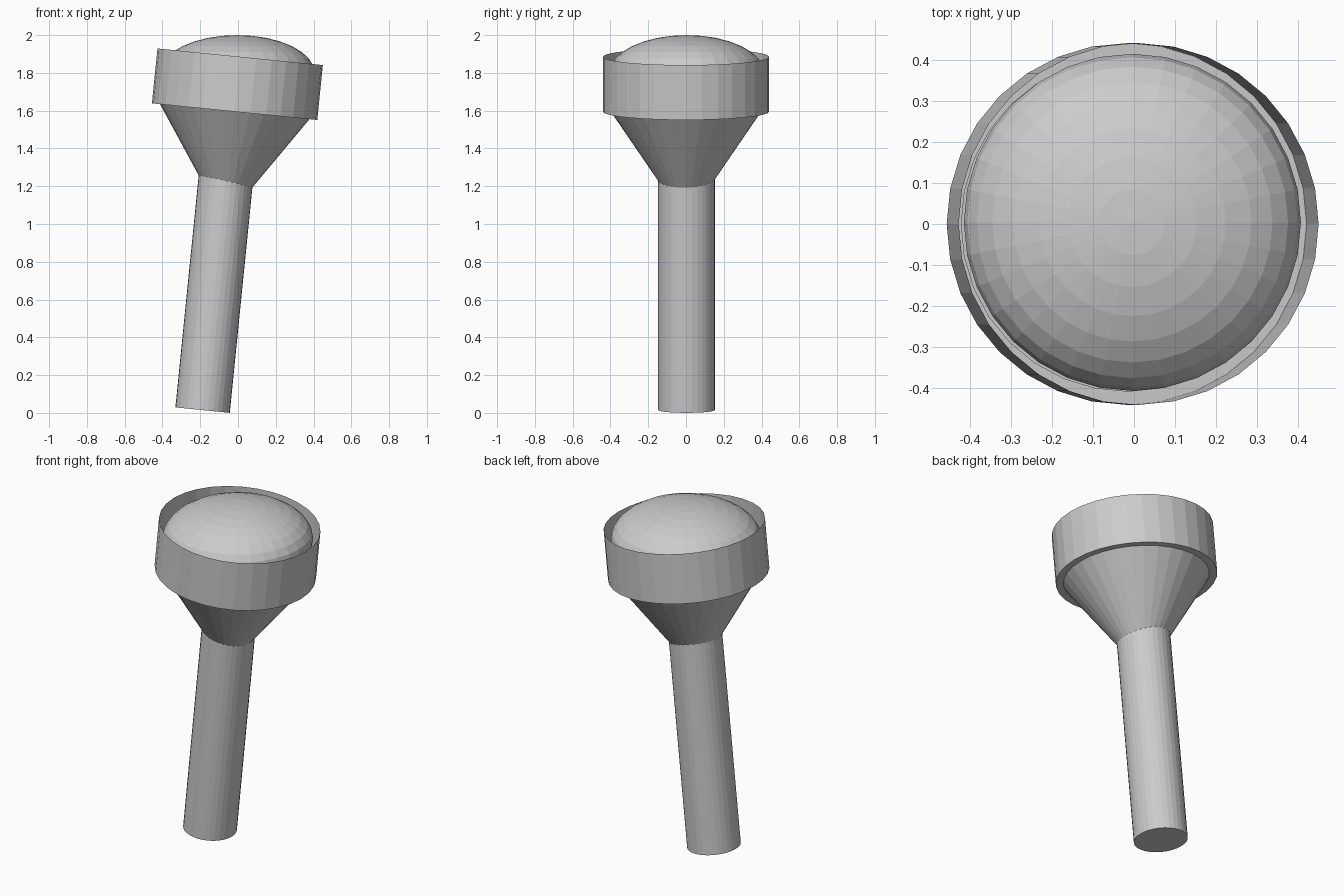
import bpy, bmesh
from math import pi, cos, sin
from mathutils import Matrix

if "Cube" in bpy.data.objects:
    bpy.data.objects.remove(bpy.data.objects["Cube"])

TILT = Matrix.Rotation(0.1, 4, 'Y')   # everything but the dome leans to +x
SIDES = 32


def lathe(name, profile, u, y=0.0, sx=1.0, cap_top=True):
    """Stack of 32-sided rings (radius, height along the leaning axis)."""
    bm = bmesh.new()
    rings = []
    for r, h in profile:
        rings.append([bm.verts.new((u + sx * r * cos(2 * pi * i / SIDES),
                                    y + r * sin(2 * pi * i / SIDES), h))
                      for i in range(SIDES)])
    for a, b in zip(rings, rings[1:]):
        for i in range(SIDES):
            j = (i + 1) % SIDES
            bm.faces.new((a[i], a[j], b[j], b[i]))
    bm.faces.new(rings[0][::-1])
    if cap_top:
        bm.faces.new(rings[-1])
    bm.transform(TILT)
    me = bpy.data.meshes.new(name)
    bm.to_mesh(me)
    bm.free()
    ob = bpy.data.objects.new(name, me)
    bpy.context.collection.objects.link(ob)
    return ob


# Handle, running a little way up inside the cone
lathe("handle", [(0.15, -0.004), (0.15, 1.27)], -0.188, 0.003, sx=0.965)

# Flaring neck, its narrow end buried in the handle
lathe("neck_cone", [(0.115, 1.169), (0.408, 1.60)], -0.176)

# Shallow cup: closed floor, thin wall, open at the top
lathe("collar_cup", [(0.44, 1.585), (0.44, 1.877)], -0.177, cap_top=False)

# Flattened dome, standing upright in the cup
bpy.ops.mesh.primitive_uv_sphere_add(segments=32, ring_count=16, radius=1,
                                     location=(-0.004, 0.004, 1.80))
dome = bpy.context.object
dome.name = "dome"
dome.scale = (0.41, 0.41, 0.20)
